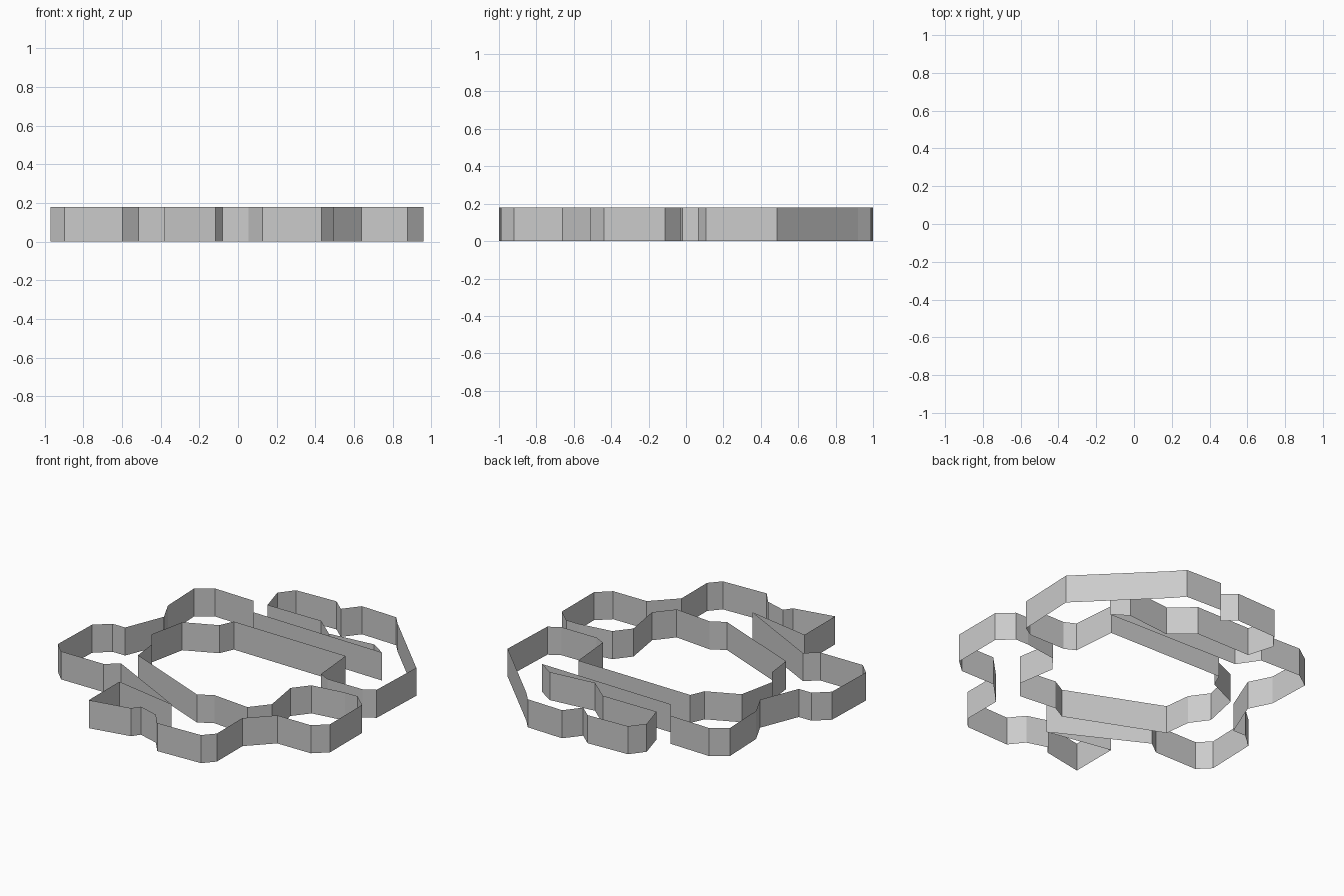
import bpy, bmesh

if "Cube" in bpy.data.objects:
    bpy.data.objects.remove(bpy.data.objects["Cube"])

HEIGHT = 0.18

# Plan of the winding wall: one closed path, split by region
left_lobe = [(-.97, -.44), (-.96, -.11), (-.87, -.03), (-.78, -.03), (-.68, .22)]
back_left_lobe = [(-.75, .36), (-.76, .64), (-.66, .71), (-.38, .70), (-.29, .57)]
back_lobe = [(.64, .545), (.54, .61), (.24, .58), (.10, .70), (-.28, .70),
             (-.33, .87), (-.26, .96), (.02, .97), (.10, .90), (.18, 1.0),
             (.43, .99), (.49, .92)]
right_lobe = [(.925, .487), (.91, .107), (.84, .065), (.59, .065), (.52, .10)]
inner_ring = [(.495, .385), (-.31, .40), (-.35, .31), (-.55, .22), (-.60, -.02),
              (-.52, -.13), (-.50, -.30), (.09, -.545), (.18, -.495), (.43, -.52),
              (.525, -.405), (.485, -.16), (.565, -.06)]
front_right_lobe = [(.78, -.03), (.87, -.03), (.96, -.112), (.96, -.438),
                    (.876, -.513), (.638, -.513), (.494, -.66)]
front_lobe = [(.494, -.92), (.431, -.99), (.127, -1.0), (.054, -.91), (-.08, -.87),
              (-.116, -.92), (-.38, -.97), (-.38, -.66), (.045, -.74),
              (-.514, -.45), (-.597, -.513), (-.897, -.513)]


def thin_wall(name, plan, height):
    """Raise a closed plan into a single-sheet wall, open at top and bottom."""
    bm = bmesh.new()
    verts = [bm.verts.new((x, y, 0)) for x, y in plan]
    edges = [bm.edges.new((v, verts[(i + 1) % len(verts)])) for i, v in enumerate(verts)]
    raised = bmesh.ops.extrude_edge_only(bm, edges=edges)["geom"]
    bmesh.ops.translate(bm, vec=(0, 0, height),
                        verts=[g for g in raised if isinstance(g, bmesh.types.BMVert)])
    bmesh.ops.recalc_face_normals(bm, faces=bm.faces)
    mesh = bpy.data.meshes.new(name)
    bm.to_mesh(mesh)
    bm.free()
    obj = bpy.data.objects.new(name, mesh)
    bpy.context.collection.objects.link(obj)
    return obj


thin_wall("winding_wall",
          left_lobe + back_left_lobe + back_lobe + right_lobe
          + inner_ring + front_right_lobe + front_lobe, HEIGHT)
